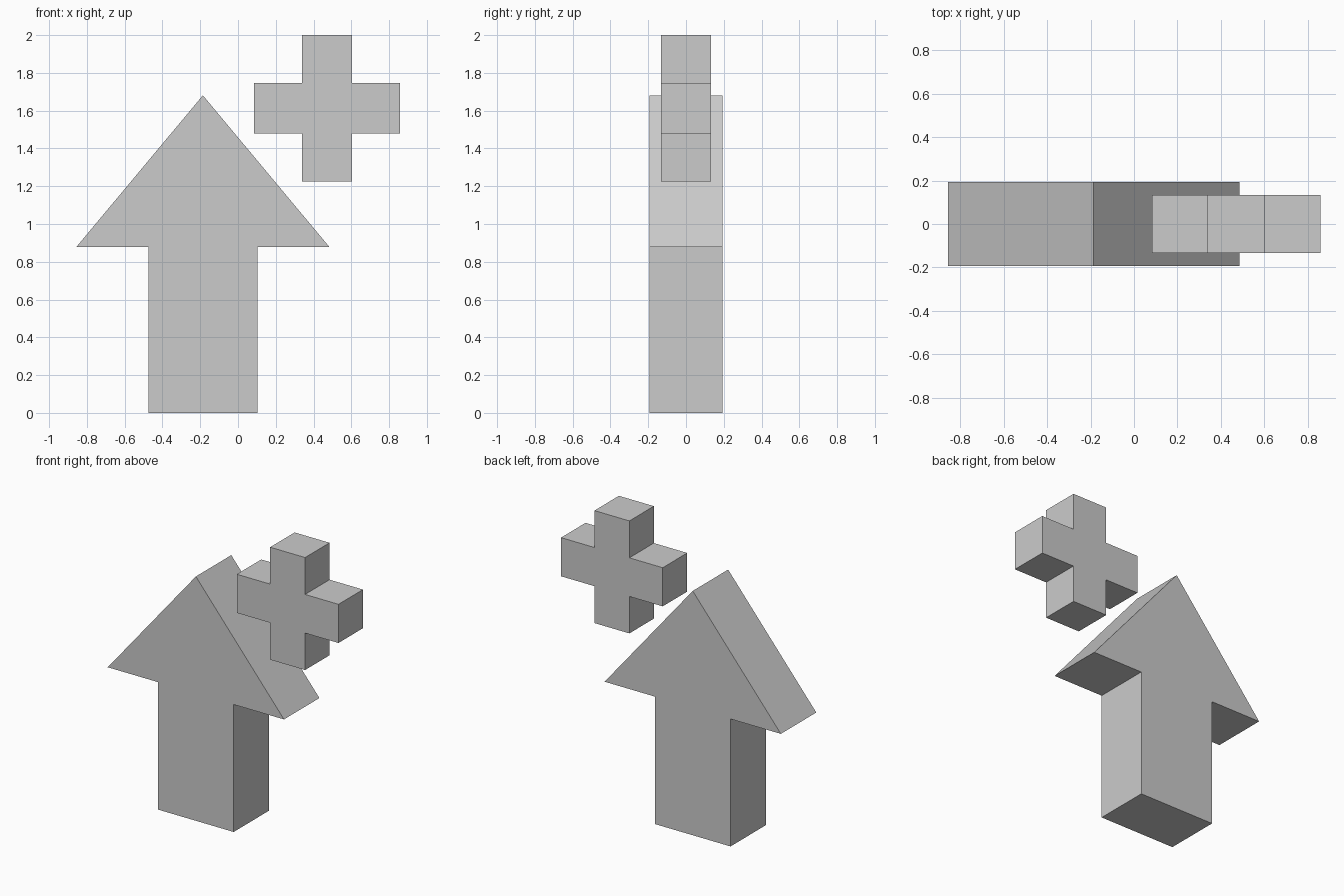
import bpy
import bmesh

if "Cube" in bpy.data.objects:
    bpy.data.objects.remove(bpy.data.objects["Cube"])


def extruded(name, outline, depth):
    """Closed solid from an x/z outline, centred on y = 0."""
    bm = bmesh.new()
    face = bm.faces.new([bm.verts.new((x, -depth / 2, z)) for x, z in outline])
    ext = bmesh.ops.extrude_face_region(bm, geom=[face], use_keep_orig=True)
    moved = [g for g in ext["geom"] if isinstance(g, bmesh.types.BMVert)]
    bmesh.ops.translate(bm, verts=moved, vec=(0, depth, 0))
    bmesh.ops.recalc_face_normals(bm, faces=bm.faces)
    mesh = bpy.data.meshes.new(name)
    bm.to_mesh(mesh)
    bm.free()
    obj = bpy.data.objects.new(name, mesh)
    bpy.context.collection.objects.link(obj)
    return obj


# Upward arrow: right half of the outline, mirrored about its centre line
cx = -0.186
half = [(0.288, 0), (0.288, 0.877), (0.671, 0.877)]
arrow = [(cx + x, z) for x, z in half] + [(cx, 1.681)]
arrow += [(cx - x, z) for x, z in reversed(half)]
extruded("up_arrow", arrow, 0.385)

# Plus sign: one arm turned through four quarter turns
px, pz, arm, w = 0.471, 1.613, 0.387, 0.133
plus = []
x_dir, z_dir = 1, 0
for _ in range(4):
    for a, b in ((w, -w), (arm, -w), (arm, w)):
        plus.append((px + a * x_dir - b * z_dir, pz + a * z_dir + b * x_dir))
    x_dir, z_dir = -z_dir, x_dir
extruded("plus_sign", plus, 0.266)
